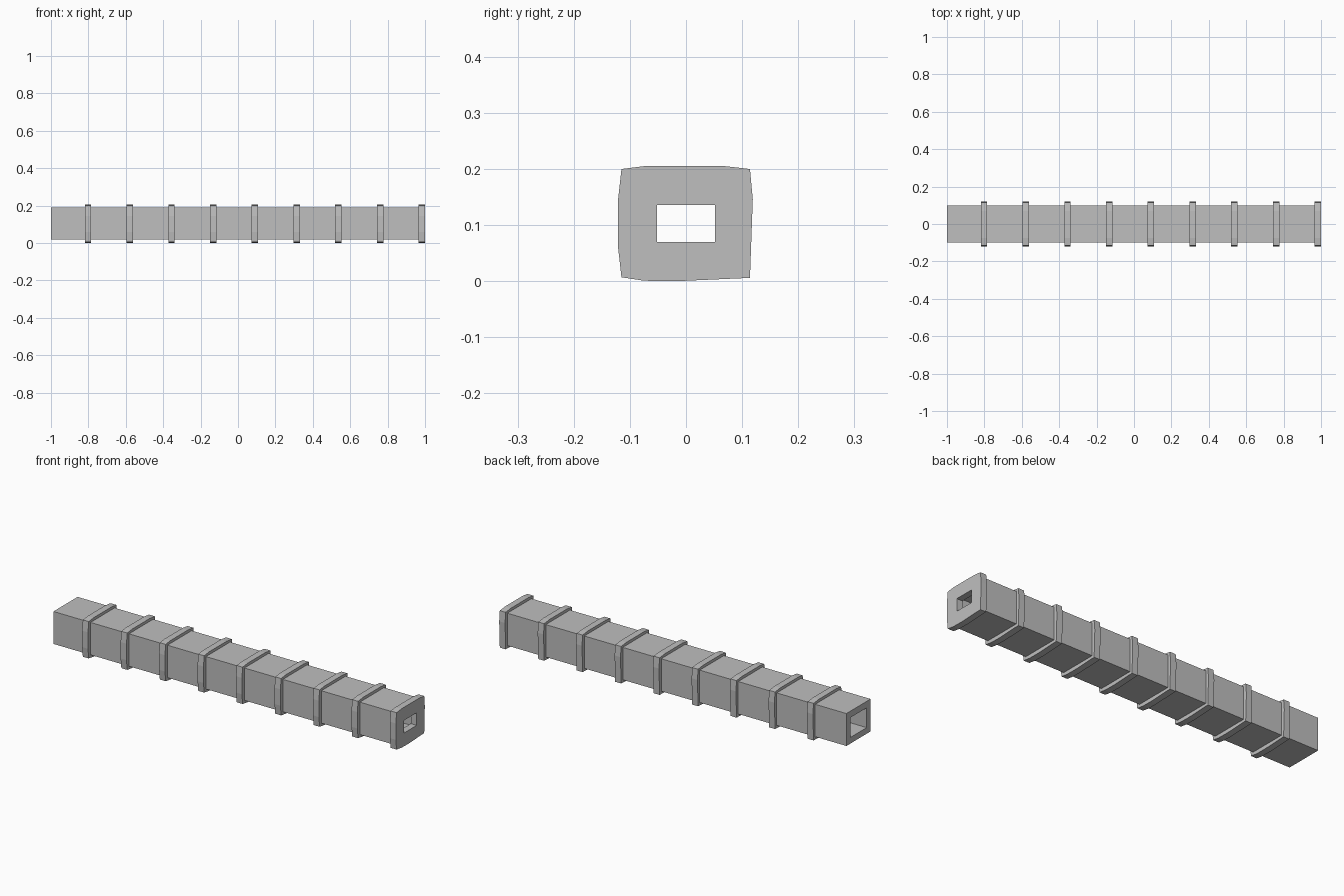
import bpy
import bmesh

if "Cube" in bpy.data.objects:
    bpy.data.objects.remove(bpy.data.objects["Cube"])

grey = bpy.data.materials.new("plain grey")
grey.diffuse_color = (0.52, 0.52, 0.52, 1)
grey.use_nodes = True
grey.node_tree.nodes["Principled BSDF"].inputs["Base Color"].default_value = grey.diffuse_color


def rect(hw, z0, z1):
    return [(-hw, z0), (hw, z0), (hw, z1), (-hw, z1)]


def hollow_bar(name, outer, inner, x0, x1):
    """Extrude a (y, z) profile with a hole along x."""
    bm = bmesh.new()
    edges = []
    for loop in (outer, inner):
        vs = [bm.verts.new((x0, y, z)) for y, z in loop]
        edges += [bm.edges.new((vs[i - 1], vs[i])) for i in range(len(vs))]
    bmesh.ops.triangle_fill(bm, edges=edges, use_beauty=True, use_dissolve=False)
    ext = bmesh.ops.extrude_face_region(bm, geom=bm.faces[:], use_keep_orig=True)
    top = [g for g in ext["geom"] if isinstance(g, bmesh.types.BMVert)]
    bmesh.ops.translate(bm, verts=top, vec=(x1 - x0, 0, 0))
    bmesh.ops.recalc_face_normals(bm, faces=bm.faces[:])
    me = bpy.data.meshes.new(name)
    bm.to_mesh(me)
    bm.free()
    me.materials.append(grey)
    ob = bpy.data.objects.new(name, me)
    bpy.context.collection.objects.link(ob)
    return ob


# Long square duct, open at the left end
hollow_bar("duct", rect(0.1, 0.02, 0.19), rect(0.068, 0.052, 0.156), -1.0, 0.98)

# Slightly bulged collars, reaching through the wall to a smaller opening
collar = [(-0.115, 0.007), (-0.075, 0.001), (-0.02, 0.0), (0.114, 0.006),
          (0.119, 0.146), (0.114, 0.2), (0.07, 0.205), (-0.075, 0.205),
          (-0.115, 0.2), (-0.121, 0.146), (-0.121, 0.06)]
for i in range(9):
    x = -0.802 + i * 0.2231
    hollow_bar(f"collar_{i + 1}", collar, rect(0.052, 0.07, 0.136),
               x - 0.017, x + 0.017)
